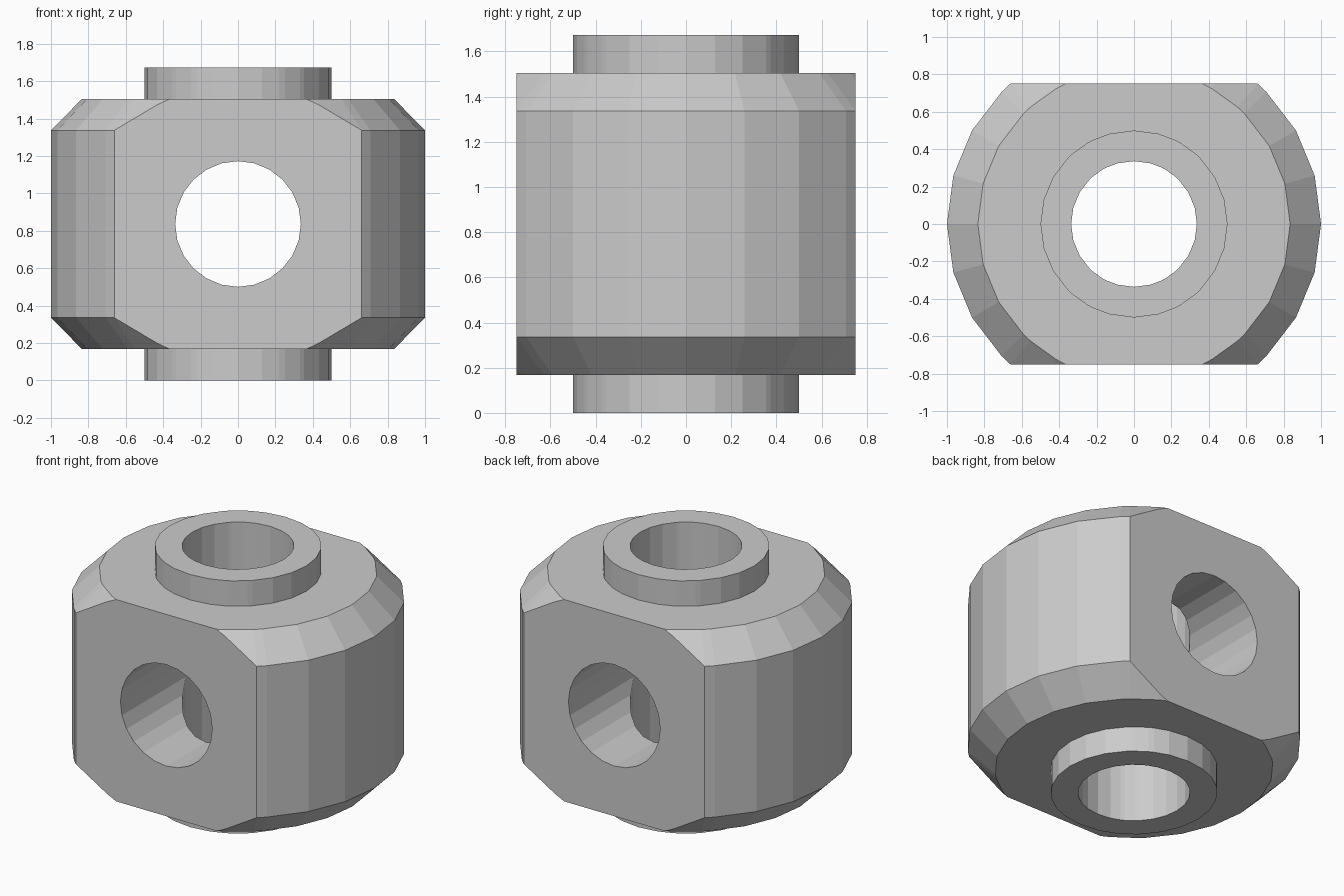
import bpy, bmesh, math

if "Cube" in bpy.data.objects:
    bpy.data.objects.remove(bpy.data.objects["Cube"])

H = 1.672          # total height
FLAT = 0.75        # distance of the flat front/back faces
BORE = 0.336       # bore radius

# Angles: 24 sides, plus corners where the flats meet body and chamfer
angles = {15.0 * i for i in range(24)}
for r in (1.0, 0.835):
    a = math.degrees(math.asin(FLAT / r))
    angles |= {a, 180 - a, 180 + a, 360 - a}
angles = [math.radians(a) for a in sorted(angles)]

# Half section (radius, height), mirrored about the middle
half = [(BORE, 0), (0.5, 0), (0.5, 0.168), (0.835, 0.168), (1, 0.335)]
profile = half + [(r, H - z) for r, z in reversed(half)]

# Body: revolved section with hubs, chamfers and vertical bore
bm = bmesh.new()
rings = [[bm.verts.new((r * math.cos(a), r * math.sin(a), z)) for r, z in profile]
         for a in angles]
for i, ring in enumerate(rings):
    nxt = rings[(i + 1) % len(rings)]
    for j in range(len(profile)):
        k = (j + 1) % len(profile)
        bm.faces.new((ring[j], nxt[j], nxt[k], ring[k]))

# Flat front and back
for s in (-1, 1):
    cut = bmesh.ops.bisect_plane(
        bm, geom=bm.verts[:] + bm.edges[:] + bm.faces[:], dist=1e-5,
        plane_co=(0, s * FLAT, 0), plane_no=(0, s, 0), clear_outer=True)
    bmesh.ops.holes_fill(bm, edges=[e for e in bm.edges if e.is_boundary], sides=0)
bmesh.ops.recalc_face_normals(bm, faces=bm.faces[:])
mesh = bpy.data.meshes.new("bushing_body")
bm.to_mesh(mesh)
bm.free()
body = bpy.data.objects.new("bushing_body", mesh)
bpy.context.collection.objects.link(body)

# Cross bore through front and back
bpy.ops.mesh.primitive_cylinder_add(vertices=24, radius=BORE, depth=3,
                                    location=(0, 0, H / 2),
                                    rotation=(math.pi / 2, 0, 0))
cutter = bpy.context.object
cutter.name = "cross_bore_cutter"
cutter.hide_render = True
cutter.display_type = 'WIRE'
mod = body.modifiers.new("cross_bore", 'BOOLEAN')
mod.operation = 'DIFFERENCE'
mod.solver = 'EXACT'
mod.object = cutter

# Apply the cut and drop the cutter
bpy.context.view_layer.objects.active = body
bpy.ops.object.modifier_apply(modifier=mod.name)
bpy.data.objects.remove(cutter)
